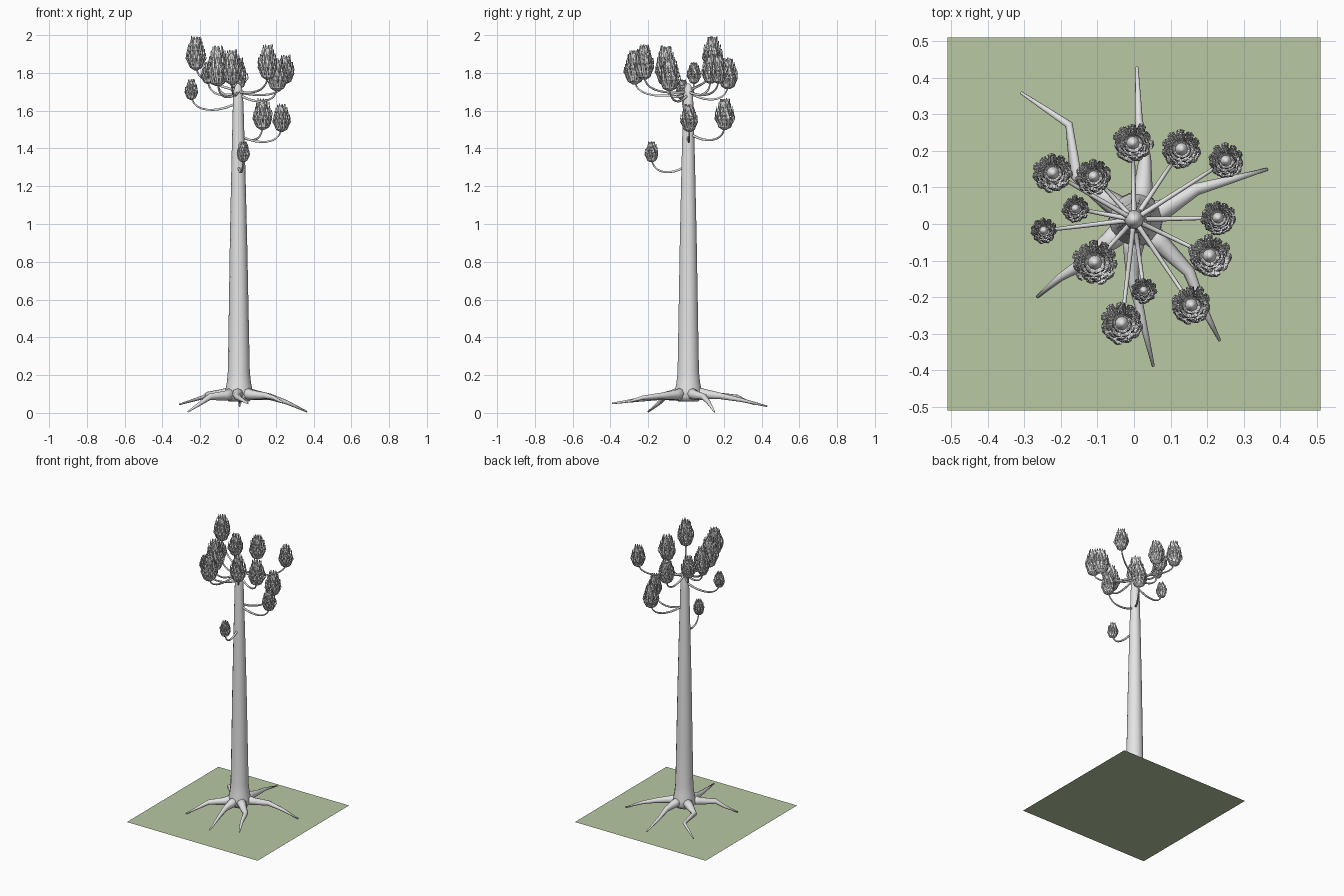
import bpy, bmesh, math, random
from mathutils import Vector

if "Cube" in bpy.data.objects:
    bpy.data.objects.remove(bpy.data.objects["Cube"])

random.seed(4)


def material(name, rgb):
    m = bpy.data.materials.new(name)
    m.diffuse_color = (*rgb, 1)
    m.use_nodes = True
    m.node_tree.nodes["Principled BSDF"].inputs["Base Color"].default_value = m.diffuse_color
    return m


GREY = material("pale grey", (0.78, 0.78, 0.78))
GREEN = material("grass green", (0.48, 0.58, 0.37))


def finish(bm, name, mat, smooth=True):
    me = bpy.data.meshes.new(name)
    bm.to_mesh(me)
    bm.free()
    ob = bpy.data.objects.new(name, me)
    bpy.context.collection.objects.link(ob)
    me.materials.append(mat)
    if smooth:
        for p in me.polygons:
            p.use_smooth = True
    return ob


def tube(bm, pts, radii, n, side=None):
    """Round tapering tube through the points, closed at both ends."""
    pts = [Vector(p) for p in pts]
    rings = []
    for i, p in enumerate(pts):
        t = (pts[min(i + 1, len(pts) - 1)] - pts[max(i - 1, 0)]).normalized()
        s = side if side is not None else t.cross(Vector((0, 0, 1))).normalized()
        u = s.cross(t).normalized()
        rings.append([bm.verts.new(p + radii[i] * (s * math.cos(a) + u * math.sin(a)))
                      for a in (2 * math.pi * k / n for k in range(n))])
    for a, b in zip(rings, rings[1:]):
        for k in range(n):
            bm.faces.new((a[k], a[(k + 1) % n], b[(k + 1) % n], b[k]))
    bm.faces.new(rings[0][::-1])
    bm.faces.new(rings[-1])
    bmesh.ops.recalc_face_normals(bm, faces=bm.faces[:])


# Ground sheet
bm = bmesh.new()
bmesh.ops.create_grid(bm, x_segments=1, y_segments=1, size=0.51)
finish(bm, "ground_sheet", GREEN, False)

# Tapering trunk with a flared foot
CX, CY = 0.005, 0.012
profile = [(0.06, 0.055), (0.085, 0.075), (0.12, 0.072), (0.16, 0.064), (0.22, 0.058),
           (0.5, 0.053), (0.9, 0.046), (1.3, 0.037), (1.6, 0.029), (1.70, 0.025),
           (1.73, 0.017), (1.745, 0.005)]
bm = bmesh.new()
tube(bm, [(CX * (1 - z / 2), CY, z) for z, r in profile], [r for z, r in profile], 14,
     Vector((1, 0, 0)))
finish(bm, "trunk", GREY)

# Roots: bend points and tip of each
roots = [
    [(-0.085, 0.075, 0.10), (-0.16, 0.135, 0.095), (-0.178, 0.272, 0.085), (-0.31, 0.36, 0.045)],
    [(0.025, 0.10, 0.10), (0.03, 0.18, 0.09), (0.013, 0.285, 0.07), (0.008, 0.43, 0.035)],
    [(0.09, 0.045, 0.095), (0.17, 0.095, 0.085), (0.26, 0.12, 0.055), (0.365, 0.15, 0.006)],
    [(0.075, -0.055, 0.095), (0.15, -0.13, 0.09), (0.19, -0.23, 0.08), (0.235, -0.32, 0.055)],
    [(-0.003, -0.075, 0.095), (-0.005, -0.14, 0.085), (0.02, -0.25, 0.07), (0.053, -0.39, 0.05)],
    [(-0.07, -0.05, 0.09), (-0.15, -0.115, 0.085), (-0.20, -0.145, 0.05), (-0.265, -0.20, 0.006)],
]
bm = bmesh.new()
for r in roots:
    d = Vector((r[0][0] - CX, r[0][1] - CY, 0)).normalized()
    start = Vector((CX, CY, 0.105)) + d * 0.035
    tube(bm, [start] + r, [0.036, 0.026, 0.017, 0.011, 0.004], 8)
finish(bm, "roots", GREY)

# Leaf clusters: x, y, bottom z, top z, radius
clusters = [
    (-0.222, 0.14, 1.81, 2.00, 0.053), (-0.11, 0.13, 1.74, 1.90, 0.048),
    (-0.16, 0.042, 1.74, 1.86, 0.036), (-0.247, -0.018, 1.655, 1.77, 0.035),
    (-0.107, -0.105, 1.725, 1.95, 0.060), (-0.033, -0.272, 1.735, 1.93, 0.057),
    (0.027, -0.182, 1.325, 1.44, 0.035), (0.157, -0.222, 1.76, 1.955, 0.053),
    (0.207, -0.087, 1.70, 1.88, 0.057), (0.23, 0.017, 1.485, 1.64, 0.047),
    (0.252, 0.173, 1.74, 1.90, 0.047), (0.13, 0.205, 1.495, 1.67, 0.053),
    (-0.003, 0.222, 1.71, 1.885, 0.054)]


def bezier(p, t):
    s = 1 - t
    return p[0] * s**3 + 3 * p[1] * s * s * t + 3 * p[2] * s * t * t + p[3] * t**3


# Sagging branches that turn up into each cluster
bm = bmesh.new()
for x, y, zb, zt, r in clusters:
    flat = Vector((x, y - CY, 0))
    base = Vector((0, CY, 0))
    up = Vector((0, 0, 1))
    ctrl = [base + up * min(zb - 0.01, 1.70), base + flat * 0.4 + up * (zb - 0.07),
            base + flat * 1.0 + up * (zb - 0.07), base + flat + up * (zb + 0.03)]
    pts = [bezier(ctrl, i / 10) for i in range(11)]
    tube(bm, pts, [0.0075 - 0.0035 * i / 10 for i in range(11)], 6,
         flat.normalized().cross(up))
finish(bm, "branches", GREY)


def leaf(bm, centre, ang, path, width):
    """Curved pointed leaf with a raised midrib; path is (radius, z)."""
    out = Vector((math.cos(ang), math.sin(ang), 0))
    tan = Vector((-math.sin(ang), math.cos(ang), 0))
    rows = []
    for (rad, z), w in zip(path, (0.35, 0.9, 1.0, 0.35)):
        p = centre + out * rad + Vector((0, 0, z))
        h = tan * width * w / 2
        rows.append([bm.verts.new(p - h - out * 0.002), bm.verts.new(p + out * 0.002),
                     bm.verts.new(p + h - out * 0.002)])
    for a, b in zip(rows, rows[1:]):
        bm.faces.new((a[0], a[1], b[1], b[0]))
        bm.faces.new((a[1], a[2], b[2], b[1]))


# Leaves in stacked rings, and a rounded core inside
leaves, cores = bmesh.new(), bmesh.new()
for x, y, zb, zt, R in clusters:
    h = zt - zb
    c = Vector((x, y, zb))
    rings = 6
    for k in range(rings):
        f = k / (rings - 1)
        reach = R * (0.80, 1.0, 0.95, 0.82, 0.66, 0.50)[k]
        z0 = h * (0.02 + 0.60 * f)
        ln = h * 0.34
        n = 11 - k // 2
        for j in range(n):
            q = random.uniform(0.92, 1.06)
            path = [(reach * 0.2, z0), (reach * 0.75, z0 + ln * 0.22),
                    (reach * q, z0 + ln * 0.62), (reach * 0.93 * q, z0 + ln * q)]
            leaf(leaves, c, 2 * math.pi * (j + 0.5 * (k % 2)) / n + k * 0.2, path,
                 0.40 * R * (0.65 + 0.35 * reach / R))
    res = bmesh.ops.create_uvsphere(cores, u_segments=12, v_segments=8, radius=1)
    for v in res["verts"]:
        v.co = c + Vector((v.co.x * R * 0.40, v.co.y * R * 0.40, h * (0.45 + 0.41 * v.co.z)))
finish(leaves, "leaf_clusters", GREY, False)
finish(cores, "cluster_cores", GREY)
